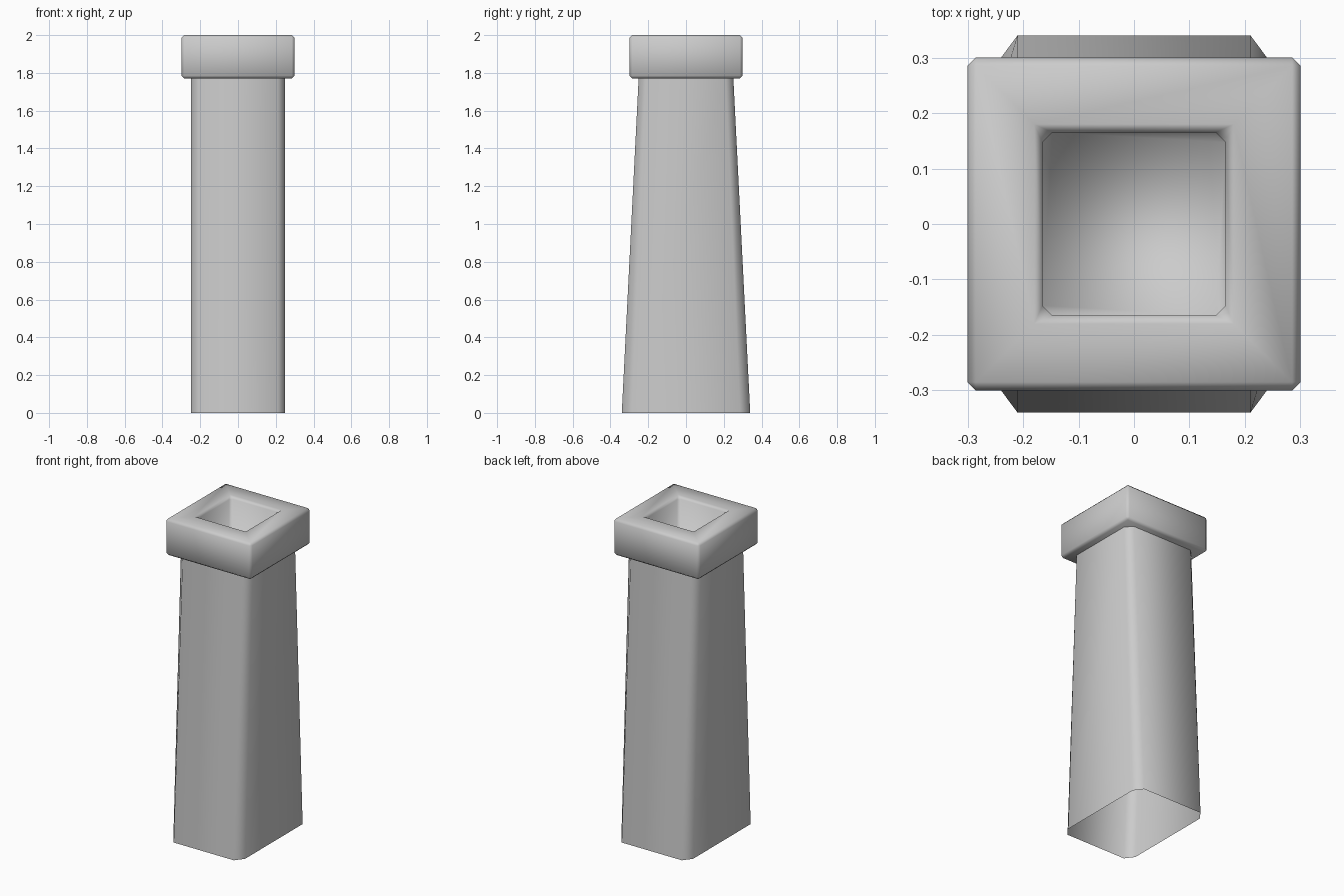
import bpy, bmesh

cube = bpy.data.objects.get("Cube")
if cube:
    bpy.data.objects.remove(cube, do_unlink=True)

grey = bpy.data.materials.new("plain grey")
grey.use_nodes = True
colour = (0.6, 0.6, 0.6, 1)
grey.diffuse_color = colour
grey.node_tree.nodes["Principled BSDF"].inputs["Base Color"].default_value = colour


def ring(bm, hx, hy, z, cx, cy):
    """Rectangle with cut corners, counter-clockwise."""
    corners = [(hx, -hy + cy), (hx, hy - cy), (hx - cx, hy), (-hx + cx, hy),
               (-hx, hy - cy), (-hx, -hy + cy), (-hx + cx, -hy), (hx - cx, -hy)]
    return [bm.verts.new((x, y, z)) for x, y in corners]


def loft(name, sections, close_ends):
    """Smooth-shaded skin through a stack of rings."""
    bm = bmesh.new()
    rings = [ring(bm, *s) for s in sections]
    for a, b in zip(rings, rings[1:]):
        for i in range(8):
            j = (i + 1) % 8
            bm.faces.new((a[i], a[j], b[j], b[i]))
    if close_ends:
        bm.faces.new(rings[0][::-1])
        bm.faces.new(rings[-1])
    bmesh.ops.remove_doubles(bm, verts=bm.verts, dist=0.0005)
    for f in bm.faces:
        f.smooth = True
    mesh = bpy.data.meshes.new(name)
    bm.to_mesh(mesh)
    bm.free()
    mesh.materials.append(grey)
    obj = bpy.data.objects.new(name, mesh)
    bpy.context.collection.objects.link(obj)
    return obj


# Tapered shaft, open at both ends
loft("shaft", [(0.25, 0.34, 0, 0.04, 0.054),
               (0.25, 0.25, 1.785, 0.04, 0.04)], False)

# Bevelled cap with a square recess
b = 0.015
low, high, outer, inner, floor = 1.77, 2.0, 0.3, 0.165, 1.79
cap = [(outer - b, low, 0), (outer, low + b, b), (outer, high - b, b),
       (outer - b, high, 0), (inner + b, high, 0),
       (inner, high - b, 0.018), (inner, floor, 0.018)]
loft("cap", [(h, h, z, c, c) for h, z, c in cap], True)
